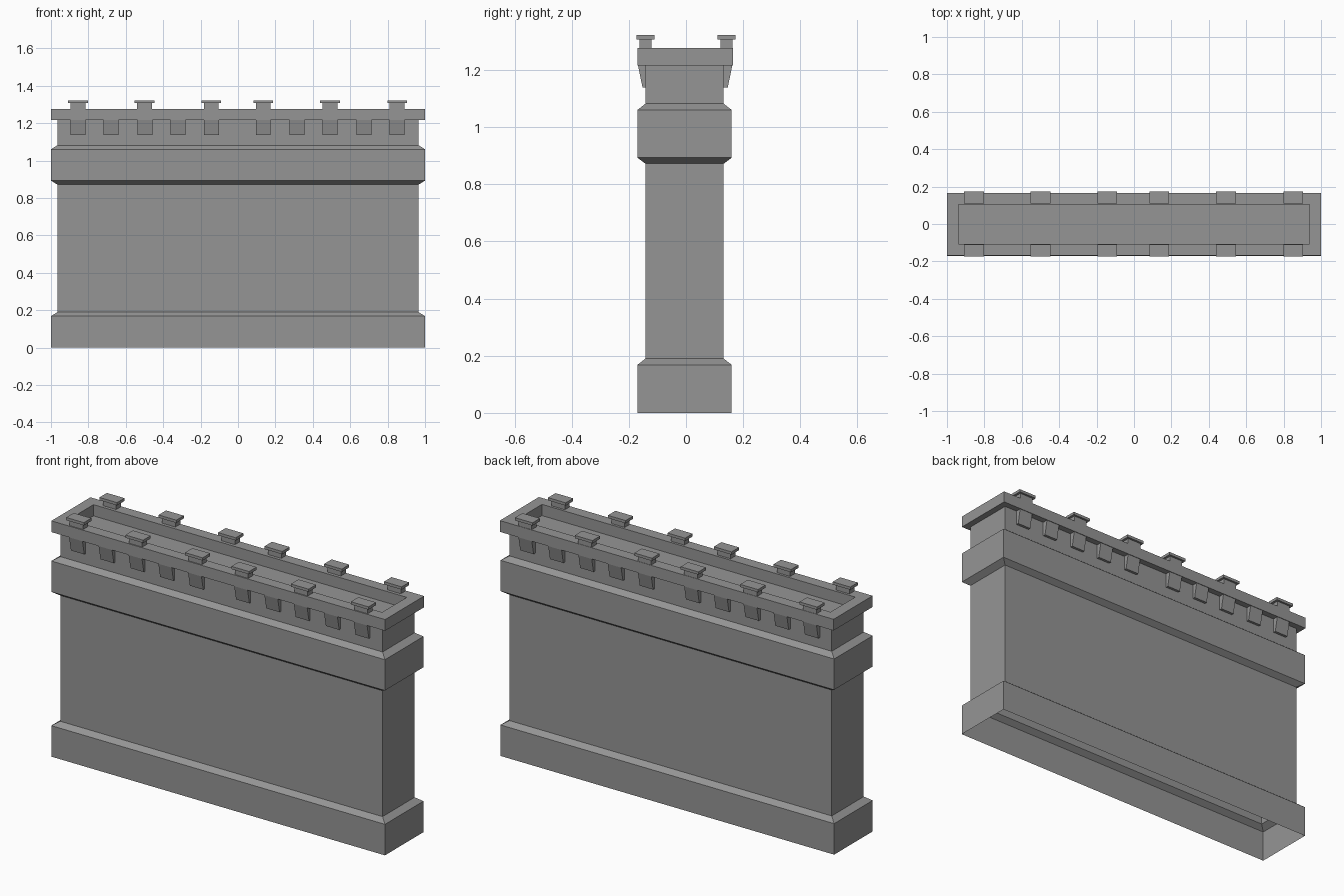
import bpy
import bmesh

cube = bpy.data.objects.get("Cube")
if cube:
    bpy.data.objects.remove(cube, do_unlink=True)

stone = bpy.data.materials.new("grey_stone")
stone.use_nodes = True
GREY = (0.3, 0.3, 0.3, 1)
stone.diffuse_color = GREY
stone.node_tree.nodes["Principled BSDF"].inputs["Base Color"].default_value = GREY


def loft(name, rings, bottom=True, top=True, closed=False):
    """Skin stacked rectangles given as (x centre, y centre, half x, half y, z)."""
    bm = bmesh.new()
    loops = []
    for cx, cy, hx, hy, z in rings:
        loops.append([bm.verts.new((cx + sx * hx, cy + sy * hy, z))
                      for sx, sy in ((-1, -1), (1, -1), (1, 1), (-1, 1))])
    pairs = list(zip(loops, loops[1:]))
    if closed:
        pairs.append((loops[-1], loops[0]))
    for low, high in pairs:
        for i in range(4):
            j = (i + 1) % 4
            bm.faces.new((low[i], low[j], high[j], high[i]))
    if bottom and not closed:
        bm.faces.new(loops[0][::-1])
    if top and not closed:
        bm.faces.new(loops[-1])
    mesh = bpy.data.meshes.new(name)
    bm.to_mesh(mesh)
    bm.free()
    mesh.materials.append(stone)
    obj = bpy.data.objects.new(name, mesh)
    bpy.context.collection.objects.link(obj)
    return obj


# Wall shell: plinth, shaft and belt course, open underneath
MID = -0.005
WIDE, SLIM = (1.0, 0.165), (0.966, 0.137)
profile = [(WIDE, 0), (WIDE, 0.168), (SLIM, 0.19), (SLIM, 0.872),
           (WIDE, 0.893), (WIDE, 1.06), (SLIM, 1.082), (SLIM, 1.216)]
loft("wall", [(0, MID, hx, hy, z) for (hx, hy), z in profile], bottom=False)

# Parapet: rectangular ring around the walkway
RIM_LOW, RIM_HIGH = 1.216, 1.277
outer, inner = (1.0, 0.167), (0.939, 0.106)
loft("parapet", [(0, -0.002, hx, hy, z) for (hx, hy), z in
                 ((outer, RIM_LOW), (outer, RIM_HIGH),
                  (inner, RIM_HIGH), (inner, RIM_LOW))], closed=True)

# Merlons: a stem with a thin overhanging cap
for side, label in ((-1, "front"), (1, "back")):
    for x in (-0.855, -0.5, -0.143, 0.135, 0.492, 0.851):
        y = side * 0.142
        loft(f"{label}_merlon_stem", [(x, y, 0.04, 0.021, RIM_HIGH),
                                      (x, y, 0.04, 0.021, 1.307)], bottom=False)
        loft(f"{label}_merlon_cap", [(x, y, 0.053, 0.032, 1.307),
                                     (x, y, 0.053, 0.032, 1.322)])

# Corbels: wedge brackets that widen towards the parapet
BURIED = 0.12
for side, label in ((-1, "front"), (1, "back")):
    for x in (-0.855, -0.678, -0.498, -0.32, -0.142,
              0.135, 0.316, 0.492, 0.673, 0.851):
        rings = []
        for reach, z in ((0.149, 1.138), (0.165, RIM_LOW)):
            rings.append((x, side * (reach + BURIED) / 2 - 0.003,
                          0.04, (reach - BURIED) / 2, z))
        loft(f"{label}_corbel", rings)
